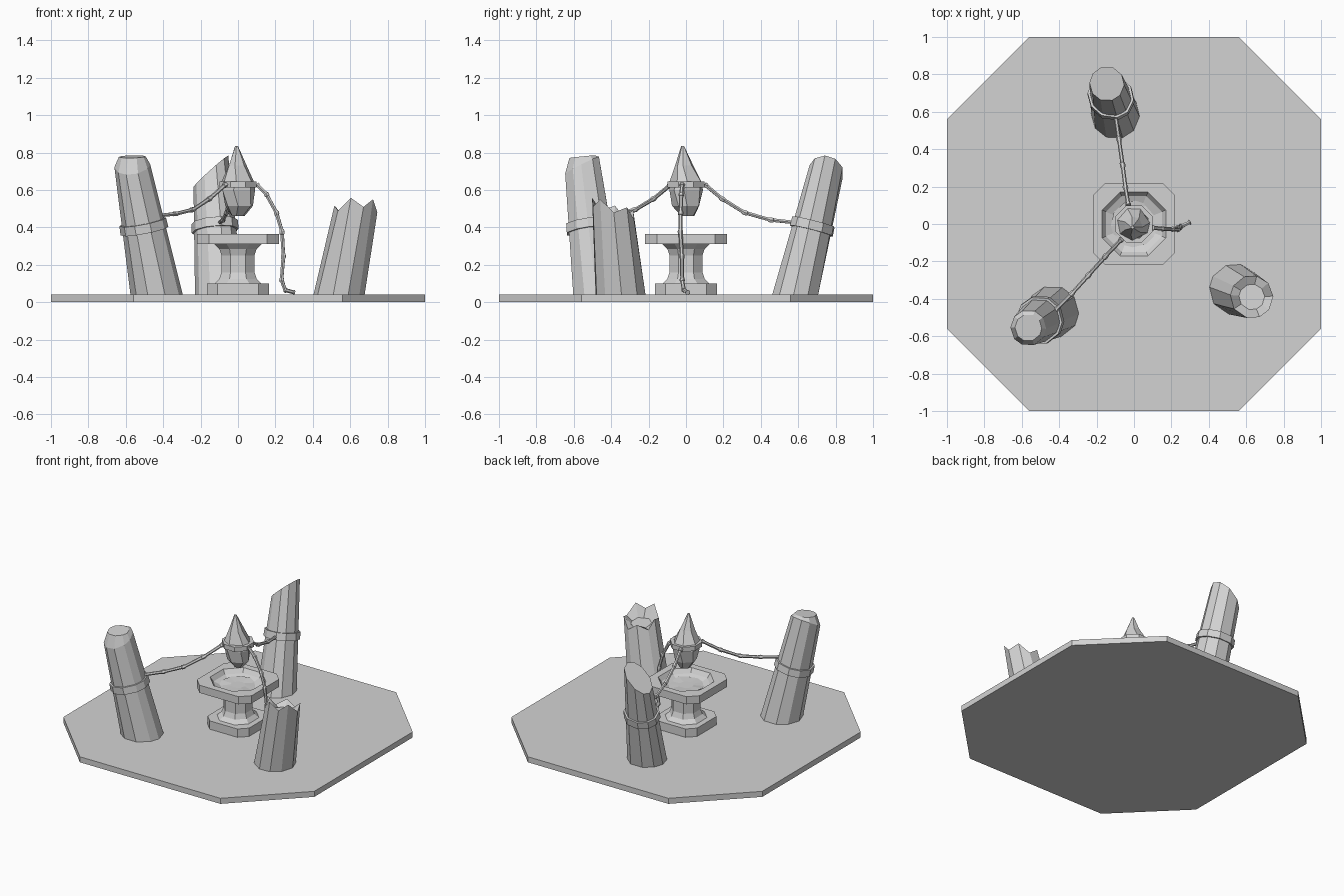
import bpy, bmesh, math, random
from mathutils import Vector

random.seed(4)
if "Cube" in bpy.data.objects:
    bpy.data.objects.remove(bpy.data.objects["Cube"])

stone = bpy.data.materials.new("stone_grey")
stone.use_nodes = True
stone.diffuse_color = (0.65, 0.65, 0.65, 1)
stone.node_tree.nodes["Principled BSDF"].inputs["Base Color"].default_value = stone.diffuse_color


def loft(name, rings, closed=False):
    """Skin a list of equal-length rings; cap the ends, or join last to first."""
    bm = bmesh.new()
    loops = [[bm.verts.new(p) for p in ring] for ring in rings]
    pairs = list(zip(loops, loops[1:]))
    if closed:
        pairs.append((loops[-1], loops[0]))
    else:
        bm.faces.new(loops[0][::-1])
        bm.faces.new(loops[-1])
    for a, b in pairs:
        for i in range(len(a)):
            j = (i + 1) % len(a)
            bm.faces.new((a[i], a[j], b[j], b[i]))
    bmesh.ops.recalc_face_normals(bm, faces=bm.faces)
    mesh = bpy.data.meshes.new(name)
    bm.to_mesh(mesh)
    bm.free()
    mesh.materials.append(stone)
    obj = bpy.data.objects.new(name, mesh)
    bpy.context.collection.objects.link(obj)
    return obj


def chamfered_square(half, inner, z):
    """Square with cut corners; inner is the half length of each straight side."""
    quarter = [Vector((half, -inner, z)), Vector((half, inner, z))]
    ring = []
    for k in range(4):
        for p in quarter:
            ring.append(Vector((p.x, p.y, z)) if k == 0 else p.copy())
        quarter = [Vector((-p.y, p.x, z)) for p in quarter]
    return ring


def circle(center, radius, angles):
    c = Vector(center)
    return [c + Vector((radius * math.cos(a), radius * math.sin(a), 0)) for a in angles]


def uneven_angles(n, jitter):
    return [math.tau * (i + random.uniform(-jitter, jitter)) / n for i in range(n)]


def pillar(name, base, r0, top, r1, slope, cap_z=None, cap_scale=0.75, jag=0, band=True):
    """Leaning faceted pillar with a sloped or broken top and an optional strap."""
    angles = uneven_angles(10, 0.15)
    low = circle(base, r0, angles)
    high = circle(top, r1, angles)
    c = Vector(top)
    for i, p in enumerate(high):
        p.z += slope[0] * (p.x - c.x) + slope[1] * (p.y - c.y)
        p.z += jag * (1 if i % 2 else -1)
    rings = [low, high]
    if cap_z:
        rings.append([Vector((c.x + (p.x - c.x) * cap_scale, c.y + (p.y - c.y) * cap_scale,
                              cap_z + 0.15 * (p.z - c.z))) for p in high])
    loft(name, rings)
    if band:
        b = Vector(base)
        axis = (c - b).normalized()
        mid = b + axis * ((0.405 - b.z) / axis.z)

        def section(height, grow):
            # slice every pillar edge with a plane across the axis
            centre = mid + axis * height
            ring = []
            for p, q in zip(low, high):
                t = axis.dot(centre - p) / axis.dot(q - p)
                s = p.lerp(q, t)
                ring.append(s + (s - centre).normalized() * grow)
            return ring
        loft(name + "_strap", [section(-0.025, -0.01), section(-0.025, 0.013),
                               section(0.025, 0.013), section(0.025, -0.01)], closed=True)


def rope(name, points):
    """Jointed rope, a little thicker at each joint."""
    pts = [Vector(p) for p in points]
    path = []
    for a, b in zip(pts, pts[1:]):
        for t, r in ((0, 1.35), (0.12, 1.3), (0.13, 1), (0.9, 0.95)):
            path.append((a.lerp(b, t), r))
    path.append((pts[-1], 1.35))
    curve = bpy.data.curves.new(name, "CURVE")
    curve.dimensions = "3D"
    curve.bevel_depth = 0.011
    curve.bevel_resolution = 1
    curve.use_fill_caps = True
    spline = curve.splines.new("POLY")
    spline.points.add(len(path) - 1)
    for sp, (co, r) in zip(spline.points, path):
        sp.co = (*co, 1)
        sp.radius = r
    spline.use_smooth = False
    curve.materials.append(stone)
    obj = bpy.data.objects.new(name, curve)
    bpy.context.collection.objects.link(obj)


# Ground slab
loft("ground_slab", [chamfered_square(1, 0.56, z) for z in (0, 0.04)])

# Pedestal with a hollow bowl in the top
profile = [(0.165, 0.11, 0.04), (0.165, 0.11, 0.1), (0.125, 0.06, 0.1), (0.1, 0.045, 0.125),
           (0.088, 0.04, 0.16), (0.088, 0.04, 0.25), (0.1, 0.045, 0.285), (0.125, 0.06, 0.31),
           (0.218, 0.155, 0.31), (0.218, 0.155, 0.365), (0.17, 0.075, 0.365),
           (0.15, 0.065, 0.335), (0.1, 0.045, 0.315)]
loft("pedestal", [chamfered_square(*p) for p in profile])

# Ragged fill lying in the bowl
fill = circle((0, 0, 0.322), 0.125, uneven_angles(12, 0.2))
for p in fill:
    p.z += random.uniform(-0.008, 0.012)
loft("bowl_fill", [circle((0, 0, 0.312), 0.1, uneven_angles(12, 0)), fill,
                   circle((0, 0, 0.326), 0.05, uneven_angles(12, 0.2))])

# Hanging crystal and its collar
facets = uneven_angles(7, 0.15)
crystal = [((0.0, 0.01, 0.46), 0.035), ((0.005, 0, 0.515), 0.075), ((0, 0, 0.6), 0.092),
           ((-0.003, 0, 0.645), 0.088), ((-0.003, -0.01, 0.73), 0.05), ((-0.008, -0.018, 0.835), 0.008)]
rings = []
for i, (c, r) in enumerate(crystal):
    rings.append(circle(c, r, [a + 0.2 * (i % 2) for a in facets]))
loft("crystal", rings)
octagon = [math.tau * (i + 0.5) / 8 for i in range(8)]
loft("crystal_collar", [circle((0, 0, z), r, octagon) for z, r in
                        ((0.612, 0.08), (0.612, 0.108), (0.645, 0.108), (0.645, 0.08))], closed=True)

# Pillars
pillar("front_right_pillar", (-0.435, -0.47, 0.04), 0.14, (-0.565, -0.555, 0.73), 0.096,
       (0.1, 0.5), cap_z=0.778)
pillar("back_pillar", (-0.1, 0.585, 0.04), 0.13, (-0.145, 0.75, 0.70), 0.093, (0.9, -0.1))
pillar("broken_front_left_pillar", (0.54, -0.35, 0.04), 0.137, (0.63, -0.39, 0.5), 0.115,
       (0.05, -0.3), cap_z=0.455, cap_scale=0.6, jag=0.025, band=False)

# Ropes from the collar
rope("front_rope", [(-0.065, -0.08, 0.63), (-0.15, -0.17, 0.555), (-0.24, -0.27, 0.495),
                    (-0.33, -0.37, 0.473), (-0.42, -0.46, 0.463)])
rope("back_rope", [(-0.03, 0.1, 0.63), (-0.045, 0.19, 0.555), (-0.06, 0.31, 0.48),
                   (-0.08, 0.45, 0.44), (-0.1, 0.59, 0.425)])
rope("loose_rope", [(0.1, -0.02, 0.63), (0.15, -0.025, 0.58), (0.205, -0.028, 0.48),
                    (0.235, -0.03, 0.38), (0.243, -0.022, 0.25), (0.233, -0.02, 0.12),
                    (0.252, -0.012, 0.065), (0.3, 0.01, 0.052)])
